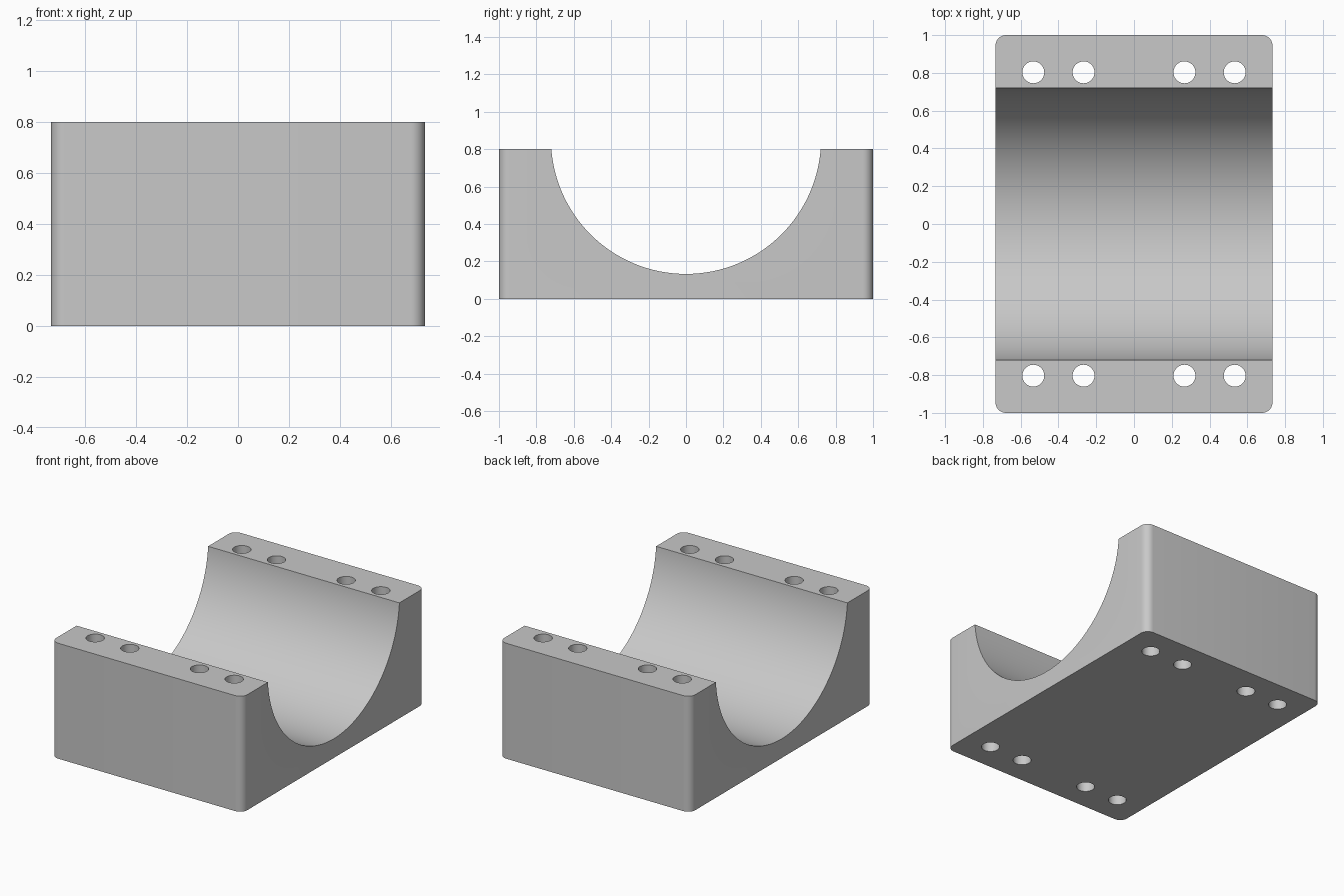
import bpy, bmesh, math
from mathutils import Matrix, Vector

HALF_X, HALF_Y, HEIGHT = 0.733, 1.0, 0.8
CORNER = 0.055
GROOVE_R, GROOVE_Z = 0.722, 0.855
HOLE_R, HOLE_Y = 0.058, 0.803
HOLE_XS = (0.267, 0.533)

cube = bpy.data.objects.get("Cube")
if cube:
    bpy.data.objects.remove(cube, do_unlink=True)


def make_object(name, bm):
    mesh = bpy.data.meshes.new(name)
    bm.to_mesh(mesh)
    bm.free()
    obj = bpy.data.objects.new(name, mesh)
    bpy.context.collection.objects.link(obj)
    return obj


def add_cylinder(bm, radius, depth, segments, matrix):
    bmesh.ops.create_cone(bm, cap_ends=True, segments=segments, radius1=radius,
                          radius2=radius, depth=depth, matrix=matrix)


# Block with rounded vertical corners
bm = bmesh.new()
bmesh.ops.create_cube(bm, size=1, matrix=Matrix.Translation((0, 0, HEIGHT / 2))
                      @ Matrix.Diagonal((2 * HALF_X, 2 * HALF_Y, HEIGHT, 1)))
uprights = [e for e in bm.edges
            if abs(e.verts[0].co.z - e.verts[1].co.z) > HEIGHT / 2]
bmesh.ops.bevel(bm, geom=uprights, offset=CORNER, segments=8, profile=0.5,
                affect='EDGES')
block = make_object("bearing_block", bm)

# Cutter for the half-round saddle
bm = bmesh.new()
add_cylinder(bm, GROOVE_R, 4 * HALF_X, 128,
             Matrix.Translation((0, 0, GROOVE_Z))
             @ Matrix.Rotation(math.pi / 2, 4, 'Y'))
saddle_cutter = make_object("saddle_cutter", bm)

# Cutter for the eight bolt holes
bm = bmesh.new()
for side_y in (-1, 1):
    for side_x in (-1, 1):
        for x in HOLE_XS:
            spot = Vector((side_x * x, side_y * HOLE_Y, HEIGHT / 2))
            add_cylinder(bm, HOLE_R, 2 * HEIGHT, 40, Matrix.Translation(spot))
hole_cutter = make_object("bolt_hole_cutter", bm)

# Cut the block, then drop the cutters
bpy.ops.object.select_all(action='DESELECT')
bpy.context.view_layer.objects.active = block
block.select_set(True)
for cutter in (saddle_cutter, hole_cutter):
    cutter.hide_render = True
    mod = block.modifiers.new(cutter.name, 'BOOLEAN')
    mod.operation = 'DIFFERENCE'
    mod.solver = 'EXACT'
    mod.object = cutter
    bpy.ops.object.modifier_apply(modifier=mod.name)
    bpy.data.objects.remove(cutter, do_unlink=True)
bpy.ops.object.shade_smooth_by_angle(angle=math.radians(30))

# Plain grey metal
grey = bpy.data.materials.new("plain_grey")
grey.use_nodes = True
color = (0.58, 0.58, 0.58, 1)
grey.diffuse_color = color
grey.node_tree.nodes["Principled BSDF"].inputs["Base Color"].default_value = color
block.data.materials.clear()
block.data.materials.append(grey)
